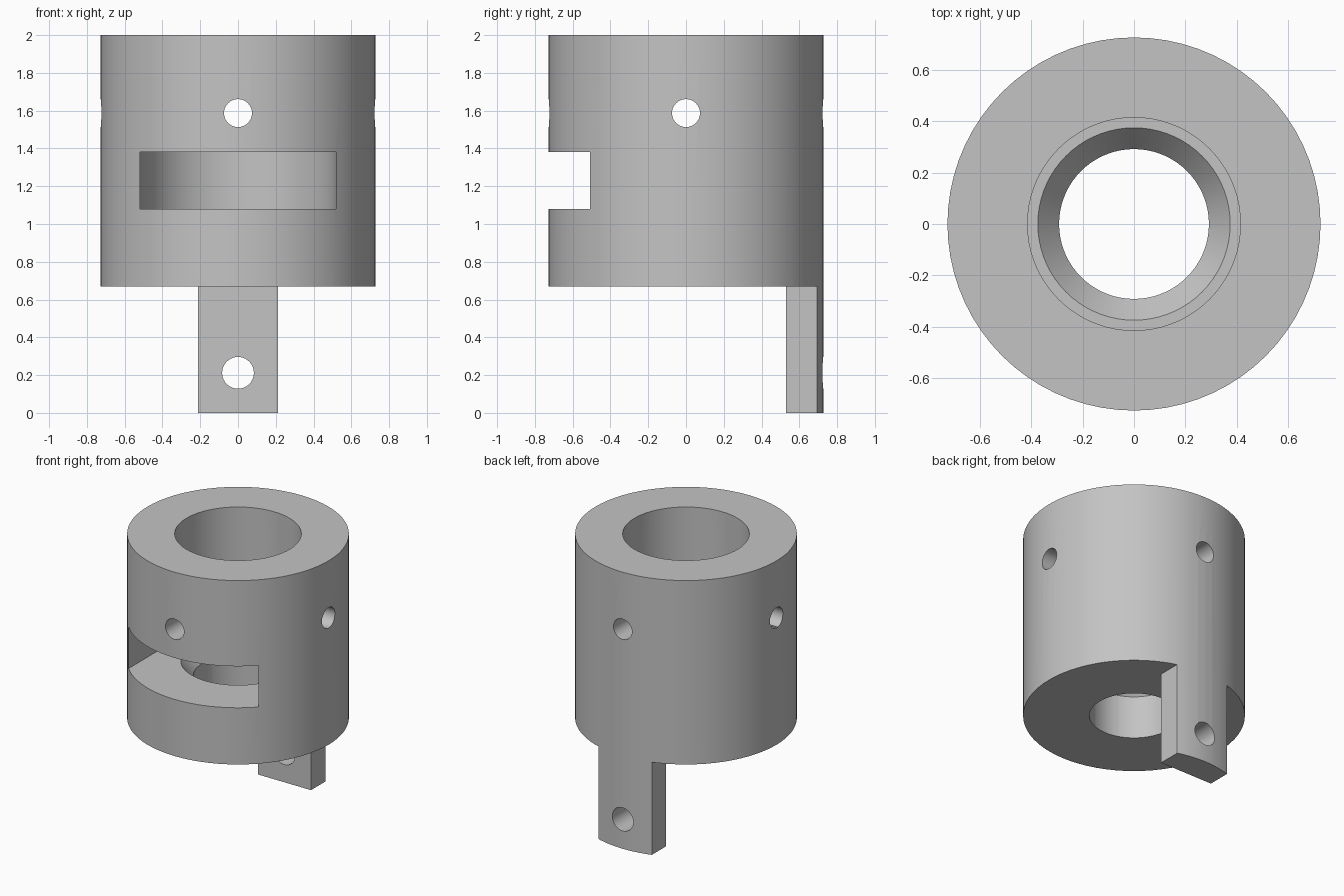
import bpy, math

if "Cube" in bpy.data.objects:
    bpy.data.objects.remove(bpy.data.objects["Cube"])

R = 0.727          # outer radius
BASE = 0.67        # underside of the collar
SLOT = (1.08, 1.38)

grey = bpy.data.materials.new("plain grey")
grey.diffuse_color = (0.55, 0.55, 0.55, 1)
grey.use_nodes = True
grey.node_tree.nodes["Principled BSDF"].inputs["Base Color"].default_value = grey.diffuse_color


def cylinder(name, r, z0, z1, r_top=None, segs=72):
    bpy.ops.mesh.primitive_cone_add(vertices=segs, radius1=r, radius2=r if r_top is None else r_top,
                                    depth=z1 - z0, location=(0, 0, (z0 + z1) / 2))
    bpy.context.object.name = name
    return bpy.context.object


def rod(name, r, z, length, centre=(0, 0), turn=0):
    # horizontal round bar along y, or along x when turned
    bpy.ops.mesh.primitive_cylinder_add(vertices=40, radius=r, depth=length,
                                        location=(centre[0], centre[1], z),
                                        rotation=(math.pi / 2, 0, turn))
    bpy.context.object.name = name
    return bpy.context.object


def block(name, x, y, z):
    bpy.ops.mesh.primitive_cube_add(size=1, location=[(a + b) / 2 for a, b in (x, y, z)])
    o = bpy.context.object
    o.name = name
    o.scale = [b - a for a, b in (x, y, z)]
    return o


def combine(target, other, operation):
    m = target.modifiers.new(other.name, "BOOLEAN")
    m.operation, m.object, m.solver = operation, other, "EXACT"
    bpy.context.view_layer.objects.active = target
    bpy.ops.object.modifier_apply(modifier=m.name)
    bpy.data.objects.remove(other)


# Collar with the tang carried down from its back wall
collar = cylinder("slotted_collar", R, 0, 2)
combine(collar, block("below_left", (-1, -0.213), (-1, 1), (-0.5, BASE)), "DIFFERENCE")
combine(collar, block("below_right", (0.213, 1), (-1, 1), (-0.5, BASE)), "DIFFERENCE")
combine(collar, block("below_front", (-0.5, 0.5), (-1, 0.53), (-0.5, BASE)), "DIFFERENCE")

# Stepped bore: wide above the slot, countersunk narrow hole below
combine(collar, cylinder("upper_bore", 0.415, 1.2, 2.2), "DIFFERENCE")
combine(collar, cylinder("lower_bore", 0.292, 0.5, 1.25), "DIFFERENCE")
slope = 0.083 / 0.10
combine(collar, cylinder("countersink", 0.292 - 0.02 * slope, 0.96, 1.12,
                         0.375 + 0.04 * slope), "DIFFERENCE")

# U-shaped pocket open to the front
combine(collar, cylinder("pocket_round", 0.52, *SLOT), "DIFFERENCE")
combine(collar, block("pocket_mouth", (-0.52, 0.52), (-1, 0), SLOT), "DIFFERENCE")

# Cross holes through the collar and one hole in the tang
combine(collar, rod("hole_front_back", 0.074, 1.587, 2), "DIFFERENCE")
combine(collar, rod("hole_left_right", 0.074, 1.587, 2, turn=math.pi / 2), "DIFFERENCE")
combine(collar, rod("tang_hole", 0.084, 0.212, 0.6, (0, 0.63)), "DIFFERENCE")

# Finish
collar.data.materials.clear()
collar.data.materials.append(grey)
for f in collar.data.polygons:
    f.material_index = 0
bpy.ops.object.select_all(action="DESELECT")
collar.select_set(True)
bpy.context.view_layer.objects.active = collar
bpy.ops.object.shade_smooth_by_angle(angle=math.radians(25))
